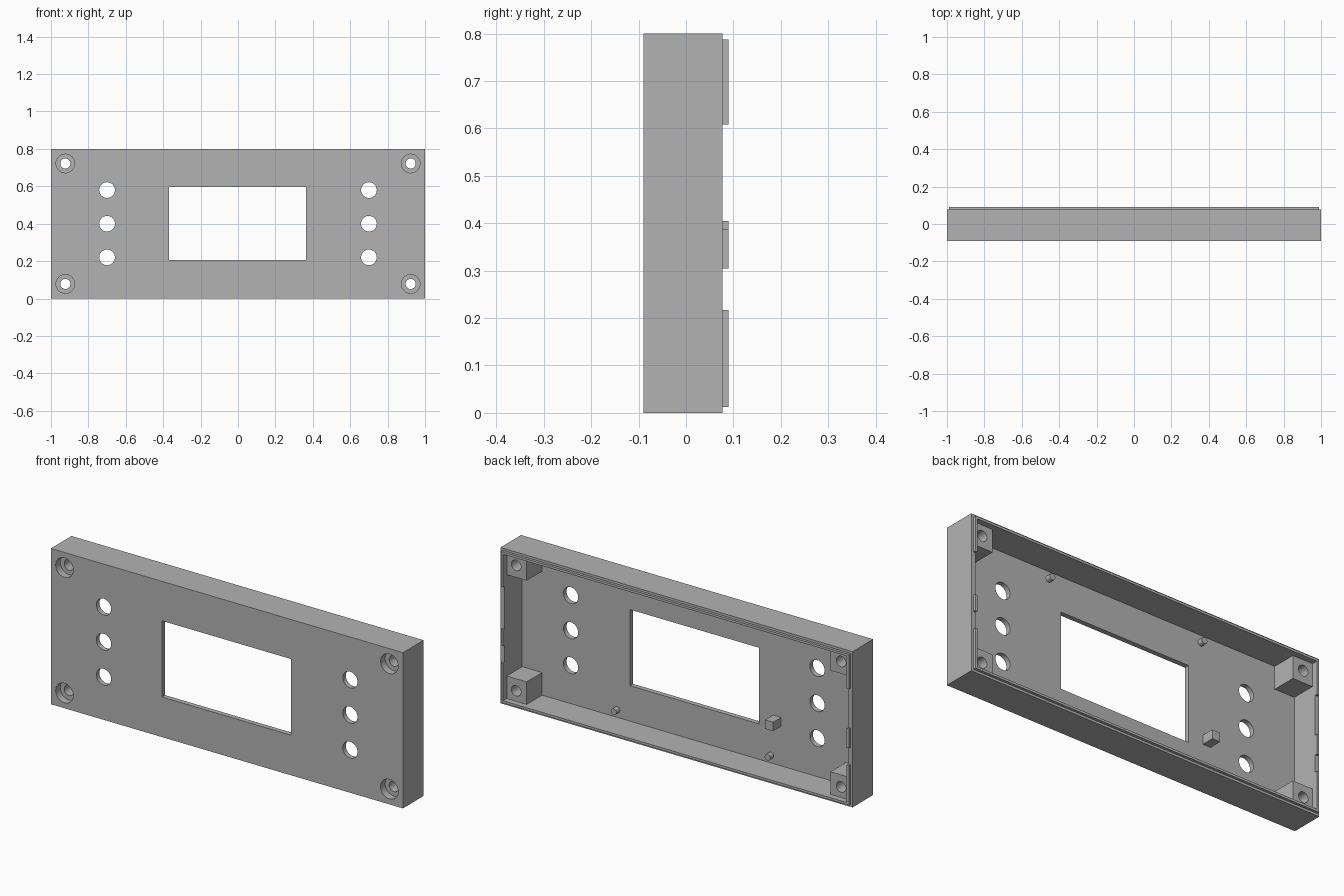
import bpy
import math

cube = bpy.data.objects.get("Cube")
if cube:
    bpy.data.objects.remove(cube, do_unlink=True)

grey = bpy.data.materials.new("mid grey")
grey.use_nodes = True
grey.diffuse_color = (0.45, 0.45, 0.45, 1)
grey.node_tree.nodes["Principled BSDF"].inputs["Base Color"].default_value = (0.45, 0.45, 0.45, 1)

WIDTH, HEIGHT = 2.0, 0.8
FRONT, PANEL, RIM, LIP = -0.09, -0.065, 0.077, 0.09
WALL, STEP = 0.024, 0.012
MID = HEIGHT / 2


def finish(name):
    ob = bpy.context.object
    ob.name = name
    ob.data.materials.append(grey)
    return ob


def box(name, x, y, z):
    """Box from (min, max) pairs on each axis."""
    bpy.ops.mesh.primitive_cube_add(size=1, location=[sum(p) / 2 for p in (x, y, z)])
    ob = finish(name)
    ob.scale = [p[1] - p[0] for p in (x, y, z)]
    bpy.ops.object.transform_apply(location=True, rotation=False, scale=True)
    return ob


def rod(name, x, z, radius, y0, y1, sides=32):
    """Cylinder running front to back."""
    bpy.ops.mesh.primitive_cylinder_add(vertices=sides, radius=radius, depth=y1 - y0,
                                        location=(x, (y0 + y1) / 2, z),
                                        rotation=(math.pi / 2, 0, 0))
    return finish(name)


def combine(target, tool, operation):
    """Apply a boolean and discard the tool."""
    mod = target.modifiers.new("combine", 'BOOLEAN')
    mod.operation = operation
    mod.solver = 'EXACT'
    mod.object = tool
    bpy.context.view_layer.objects.active = target
    bpy.ops.object.modifier_apply(modifier=mod.name)
    bpy.data.objects.remove(tool, do_unlink=True)


# Open-backed shell
shell = box("housing", (-WIDTH / 2, WIDTH / 2), (FRONT, RIM), (0, HEIGHT))
inner = WIDTH / 2 - WALL
combine(shell, box("cavity", (-inner, inner), (PANEL, 0.2), (WALL, HEIGHT - WALL)), 'DIFFERENCE')

# Corner screw posts, each with a through hole and a front counterbore
for sx in (-1, 1):
    for sz in (-1, 1):
        xs = sorted((sx * 0.863, sx * 0.99))
        zs = sorted((MID + sz * 0.26, MID + sz * 0.39))
        combine(shell, box("post", xs, (PANEL - 0.01, 0.06), zs), 'UNION')
        x, z = sx * 0.923, MID + sz * 0.322
        combine(shell, rod("screw_hole", x, z, 0.027, -0.2, 0.2), 'DIFFERENCE')
        combine(shell, rod("counterbore", x, z, 0.05, -0.2, FRONT + 0.037), 'DIFFERENCE')

# Display window and button holes
combine(shell, box("window", (-0.369, 0.364), (-0.2, 0), (0.206, 0.597)), 'DIFFERENCE')
for x in (-0.7, 0.7):
    for z in (0.22, 0.4, 0.58):
        combine(shell, rod("button_hole", x, z, 0.042, -0.2, 0), 'DIFFERENCE')

# Raised lip on the inner half of the rim, with gaps along the sides
outer = WIDTH / 2 - STEP
ly = (RIM - 0.002, LIP)
box("bottom_lip", (-outer, outer), ly, (STEP, WALL))
box("top_lip", (-outer, outer), ly, (HEIGHT - WALL, HEIGHT - STEP))
for side, sx, mid_top in (("left", 1, 0.388), ("right", -1, 0.405)):
    for part, z in (("lower", (WALL, 0.217)), ("middle", (0.305, mid_top)),
                    ("upper", (0.608, HEIGHT - WALL))):
        box(f"{side}_{part}_lip", sorted((sx * inner, sx * outer)), ly, z)

# Locating pegs and support block behind the panel
for sx in (-1, 1):
    for sz in (-1, 1):
        peg = rod("locating_peg", sx * 0.437, MID + sz * 0.337, 0.016, PANEL - 0.005, PANEL + 0.028, 24)
        bpy.ops.object.shade_smooth_by_angle()
box("support_block", (-0.495, -0.45), (PANEL - 0.005, 0), (0.227, 0.273))

# Smooth hole walls while keeping crisp edges
bpy.ops.object.select_all(action='DESELECT')
shell.select_set(True)
bpy.context.view_layer.objects.active = shell
bpy.ops.object.shade_smooth_by_angle()
